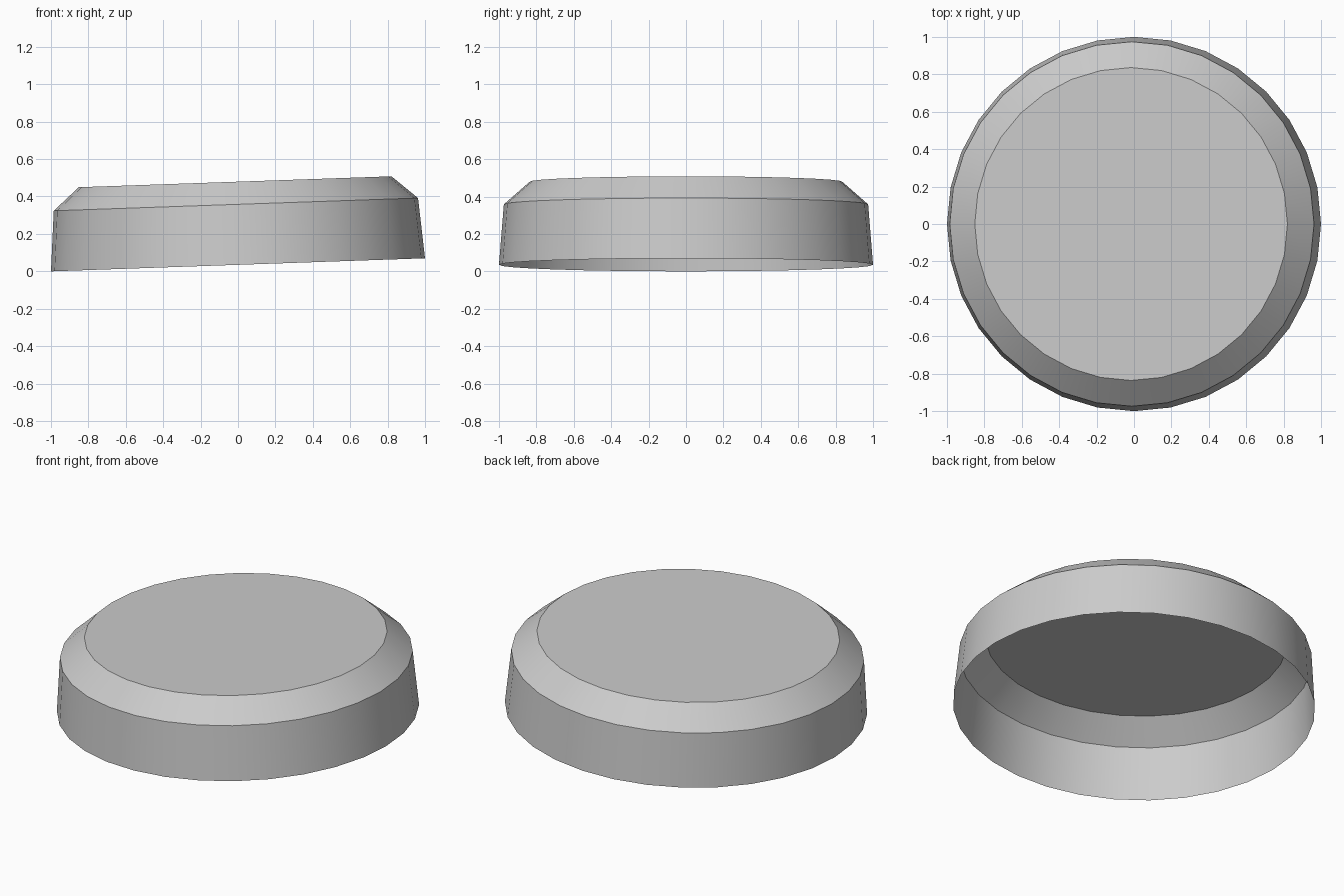
import bpy, bmesh, math
from mathutils import Matrix

if "Cube" in bpy.data.objects:
    bpy.data.objects.remove(bpy.data.objects["Cube"])

SIDES = 32
TILT = math.radians(-2.0)
# radius, height of each ring, from open rim to flat top
PROFILE = [(1.0, 0.0), (0.974, 0.323), (0.836, 0.444)]

# Shallow cap: lathed rings, open underneath
bm = bmesh.new()
rings = []
for r, z in PROFILE:
    rings.append([bm.verts.new((r * math.cos(2 * math.pi * i / SIDES),
                                r * math.sin(2 * math.pi * i / SIDES), z))
                  for i in range(SIDES)])
for low, high in zip(rings, rings[1:]):
    for i in range(SIDES):
        j = (i + 1) % SIDES
        bm.faces.new((low[i], low[j], high[j], high[i]))

# Flat top
bm.faces.new(rings[-1])

# Slight sideways lean, resting on the left edge of the rim
bm.transform(Matrix.Translation((0, 0, math.sin(-TILT)))
             @ Matrix.Rotation(TILT, 4, 'Y'))
mesh = bpy.data.meshes.new("cap")
bm.to_mesh(mesh)
bm.free()
cap = bpy.data.objects.new("cap", mesh)
bpy.context.collection.objects.link(cap)

# Smooth walls with crisp rims
bpy.context.view_layer.objects.active = cap
cap.select_set(True)
bpy.ops.object.shade_smooth_by_angle(angle=math.radians(25))
